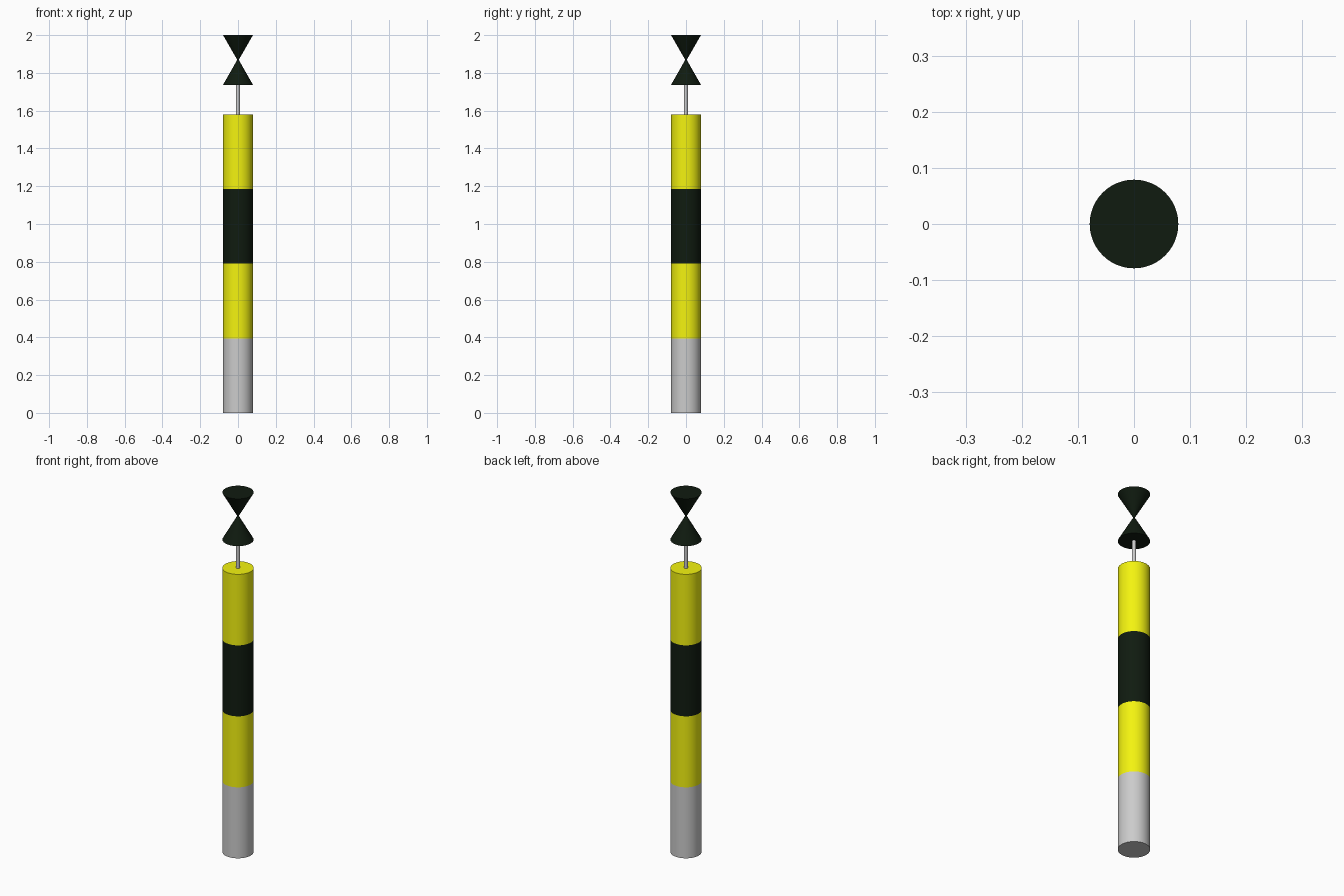
import bpy, bmesh, math
from mathutils import Matrix

if "Cube" in bpy.data.objects:
    bpy.data.objects.remove(bpy.data.objects["Cube"])

SIDES = 48
R = 0.079          # pole and cone radius
BAND = 0.395       # height of each pole band


def material(name, rgb):
    m = bpy.data.materials.new(name)
    m.diffuse_color = (*rgb, 1)
    m.use_nodes = True
    m.node_tree.nodes["Principled BSDF"].inputs["Base Color"].default_value = m.diffuse_color
    return m


yellow = material("yellow_paint", (0.9, 0.9, 0.005))
dark = material("dark_paint", (0.005, 0.011, 0.005))


def frustum(name, z0, z1, r0, r1, mat=None, bottom=True, top=True, sides=SIDES):
    """Round section from z0 to z1, with optional end caps."""
    bm = bmesh.new()
    bmesh.ops.create_cone(bm, cap_ends=True, segments=sides, radius1=r0, radius2=r1,
                          depth=z1 - z0, matrix=Matrix.Translation((0, 0, (z0 + z1) / 2)))
    hidden = [f for f in bm.faces if (f.normal.z < -0.9 and not bottom)
              or (f.normal.z > 0.9 and not top)]
    bmesh.ops.delete(bm, geom=hidden, context='FACES')
    mesh = bpy.data.meshes.new(name)
    bm.to_mesh(mesh)
    bm.free()
    ob = bpy.data.objects.new(name, mesh)
    bpy.context.collection.objects.link(ob)
    if mat:
        mesh.materials.append(mat)
    bpy.ops.object.select_all(action='DESELECT')
    ob.select_set(True)
    bpy.context.view_layer.objects.active = ob
    bpy.ops.object.shade_smooth_by_angle(angle=math.radians(35))
    return ob


# Pole: four stacked bands, closed only at the outer ends
bands = [("pole_base", None), ("lower_yellow_band", yellow),
         ("dark_band", dark), ("upper_yellow_band", yellow)]
for i, (name, mat) in enumerate(bands):
    frustum(name, i * BAND, (i + 1) * BAND, R, R, mat,
            bottom=(i == 0), top=(i == len(bands) - 1))

# Thin rod carrying the topmark
frustum("topmark_rod", 4 * BAND, 1.74, 0.01, 0.01, bottom=False, top=False, sides=24)

# Topmark: two cones meeting point to point
frustum("lower_cone", 1.737, 1.869, R, 0.004, dark, top=False)
frustum("upper_cone", 1.869, 2.0, 0.004, R, dark, bottom=False)
